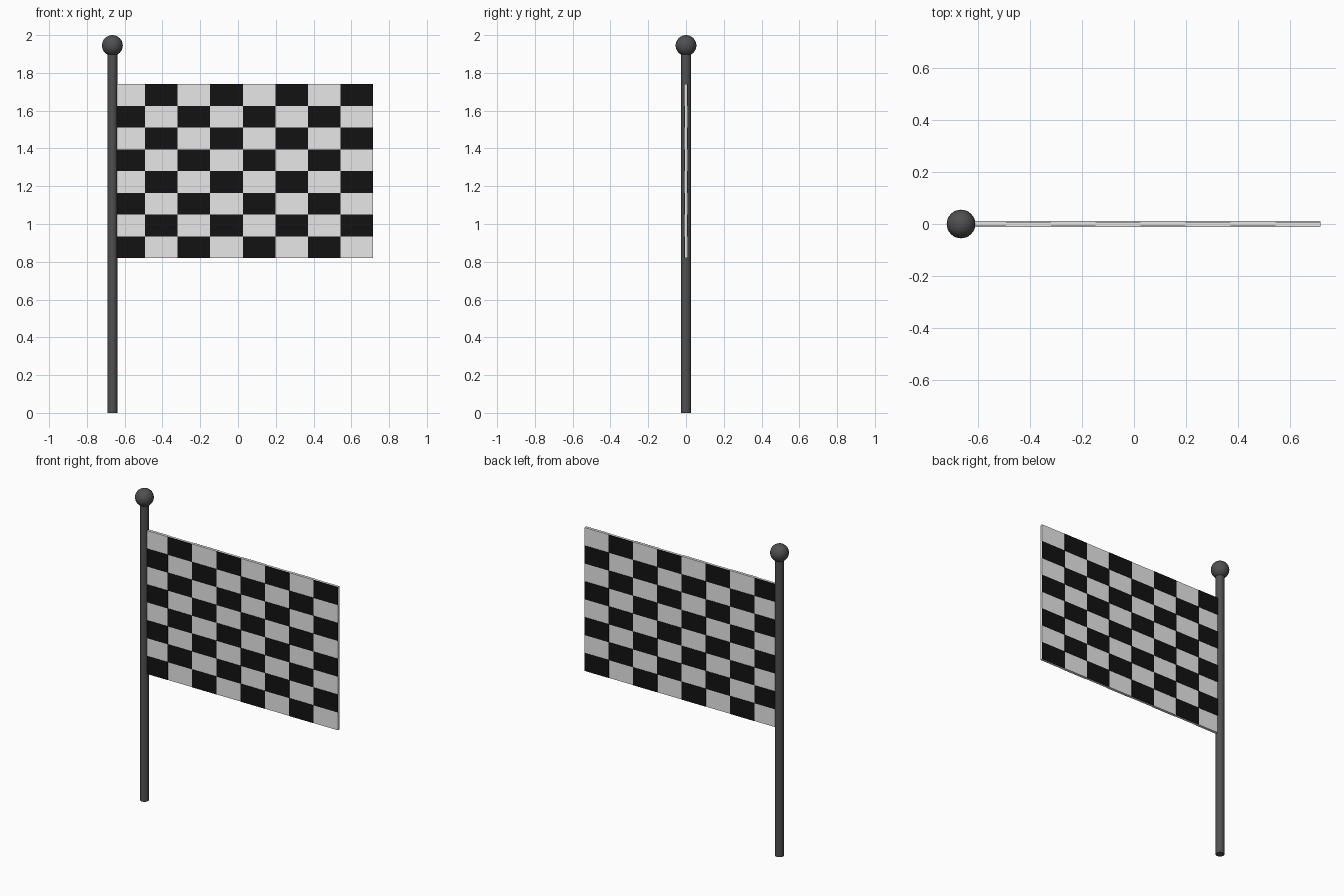
import bpy, bmesh
from mathutils import Matrix

if "Cube" in bpy.data.objects:
    bpy.data.objects.remove(bpy.data.objects["Cube"])


def material(name, r, g, b):
    m = bpy.data.materials.new(name)
    m.diffuse_color = (r, g, b, 1)
    m.use_nodes = True
    m.node_tree.nodes["Principled BSDF"].inputs["Base Color"].default_value = m.diffuse_color
    return m


WHITE = material("flag white", 0.8, 0.8, 0.8)
BLACK = material("flag black", 0.006, 0.006, 0.006)
GREY = material("pole grey", 0.08, 0.08, 0.082)

PX = -0.665                       # pole axis
X0, X1, Z0, Z1 = PX, 0.716, 0.82, 1.74
N = 8                             # checks each way
HALF, PLATE = 0.008, 0.002        # cloth half thickness, check plate thickness


def finish(name, bm, mat, smooth=False):
    mesh = bpy.data.meshes.new(name)
    bm.to_mesh(mesh)
    bm.free()
    ob = bpy.data.objects.new(name, mesh)
    bpy.context.collection.objects.link(ob)
    mesh.materials.append(mat)
    if smooth:
        bpy.ops.object.select_all(action='DESELECT')
        ob.select_set(True)
        bpy.context.view_layer.objects.active = ob
        bpy.ops.object.shade_smooth_by_angle(angle=0.7)
    return ob


def add_box(bm, x0, x1, y0, y1, z0, z1):
    mat = Matrix.Translation(((x0 + x1) / 2, (y0 + y1) / 2, (z0 + z1) / 2))
    mat = mat @ Matrix.Diagonal((x1 - x0, y1 - y0, z1 - z0, 1))
    bmesh.ops.create_cube(bm, size=1, matrix=mat)


# Pole
bm = bmesh.new()
bmesh.ops.create_cone(bm, cap_ends=True, segments=24, radius1=0.026, radius2=0.026,
                      depth=1.93, matrix=Matrix.Translation((PX, 0, 0.965)))
finish("pole", bm, GREY, True)

# Ball on top
bm = bmesh.new()
bmesh.ops.create_uvsphere(bm, u_segments=32, v_segments=16, radius=0.055,
                          matrix=Matrix.Translation((PX, 0, 1.945)))
finish("pole_ball", bm, GREY, True)

# White cloth
bm = bmesh.new()
add_box(bm, X0, X1, -HALF, HALF, Z0, Z1)
finish("flag_cloth", bm, WHITE)

# Black checks; the back shows the opposite squares to the front
dx, dz = (X1 - X0) / N, (Z1 - Z0) / N
for name, y, parity in (("front_checks", -HALF, 1), ("back_checks", HALF, 0)):
    bm = bmesh.new()
    for i in range(N):
        for j in range(N):
            if (i + j) % 2 == parity:
                top = Z1 - j * dz
                ys = sorted((y * 0.9, y + (PLATE if y > 0 else -PLATE)))
                add_box(bm, X0 + i * dx, X0 + (i + 1) * dx, *ys, top - dz, top)
    finish(name, bm, BLACK)
